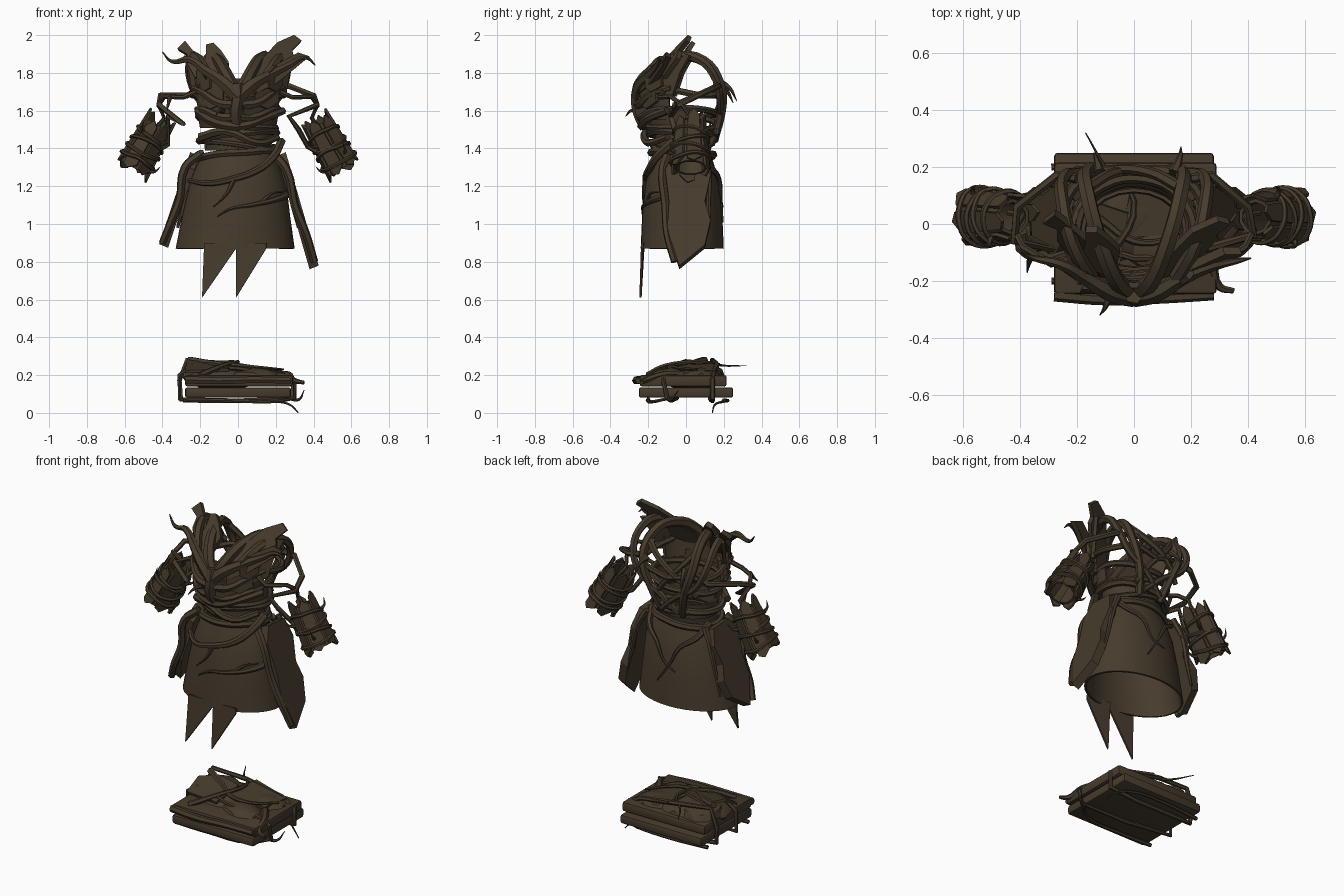
import bpy, bmesh, math, random
from mathutils import Vector, Matrix

random.seed(4)
bark = bpy.data.materials.new("dark_bark")
bark.diffuse_color = (0.062, 0.044, 0.026, 1)


def finish(ob, angle=35):
    ob.data.materials.clear()
    ob.data.materials.append(bark)
    bpy.ops.object.select_all(action='DESELECT')
    ob.select_set(True)
    bpy.context.view_layer.objects.active = ob
    bpy.ops.object.shade_smooth_by_angle(angle=math.radians(angle))
    return ob


def from_bmesh(name, bm, angle=35):
    bmesh.ops.recalc_face_normals(bm, faces=bm.faces)
    me = bpy.data.meshes.new(name)
    bm.to_mesh(me)
    bm.free()
    ob = bpy.data.objects.new(name, me)
    bpy.context.collection.objects.link(ob)
    return finish(ob, angle)


def root(name, pts, r0, r1=None, closed=False, mirror=False, sharp=False):
    """Tapered woody tube through the points."""
    r1 = r0 if r1 is None else r1
    for side in ((1, -1) if mirror else (1,)):
        cu = bpy.data.curves.new(name, 'CURVE')
        cu.dimensions = '3D'
        cu.bevel_depth, cu.bevel_resolution, cu.resolution_u = 1, 1, 4
        cu.use_fill_caps = True
        sp = cu.splines.new('BEZIER')
        sp.bezier_points.add(len(pts) - 1)
        sp.use_cyclic_u = closed
        for i, (bp, p) in enumerate(zip(sp.bezier_points, pts)):
            bp.co = (p[0] * side, p[1], p[2])
            bp.radius = r0 + (r1 - r0) * i / (len(pts) - 1)
            bp.handle_left_type = bp.handle_right_type = 'VECTOR' if sharp else 'AUTO'
        ob = bpy.data.objects.new(name, cu)
        bpy.context.collection.objects.link(ob)
        bpy.ops.object.select_all(action='DESELECT')
        ob.select_set(True)
        bpy.context.view_layer.objects.active = ob
        bpy.ops.object.convert(target='MESH')
        finish(bpy.context.object, 50)


def plank(name, pts, thick, mirror=False, push=None):
    """Flat bark board extruded from a 3D outline, along its normal or a given push."""
    for side in ((1, -1) if mirror else (1,)):
        bm = bmesh.new()
        f = bm.faces.new([bm.verts.new((p[0] * side, p[1], p[2])) for p in pts])
        f.normal_update()
        n = Vector(push) if push else f.normal * thick
        ex = bmesh.ops.extrude_face_region(bm, geom=[f], use_keep_orig=True)
        for v in ex['geom']:
            if isinstance(v, bmesh.types.BMVert):
                v.co += n
        from_bmesh(name, bm, 20)


def loft(name, rings, a0=0, a1=360, seg=28, thick=0.012, mat=None):
    """Shell through elliptical rings (z, cx, cy, rx, ry)."""
    bm = bmesh.new()
    full = a1 - a0 >= 360
    n = seg if full else seg + 1
    rows = []
    for z, cx, cy, rx, ry in rings:
        ang = [math.radians(a0 + (a1 - a0) * i / seg) for i in range(n)]
        rows.append([bm.verts.new((cx + rx * math.cos(a), cy + ry * math.sin(a), z)) for a in ang])
    for lo, hi in zip(rows, rows[1:]):
        for i in range(seg):
            j = (i + 1) % n
            bm.faces.new((lo[i], lo[j], hi[j], hi[i]))
    bmesh.ops.recalc_face_normals(bm, faces=bm.faces)
    bmesh.ops.solidify(bm, geom=bm.faces[:], thickness=thick)
    if mat:
        bm.transform(mat)
    return from_bmesh(name, bm)


def ring_pts(z, rx, ry, cy=0, tilt=0, wob=0.012, n=9):
    out = []
    for i in range(n):
        a = 2 * math.pi * i / n
        out.append((rx * math.cos(a), cy + ry * math.sin(a),
                    z + tilt * math.cos(a) + random.uniform(-wob, wob)))
    return out


def slab(name, size, loc, rot=0):
    bm = bmesh.new()
    bmesh.ops.create_cube(bm, size=1, matrix=Matrix.Translation(loc) @ Matrix.Rotation(rot, 4, 'Z')
                          @ Matrix.Diagonal((*size, 1)))
    bmesh.ops.bevel(bm, geom=bm.edges[:], offset=0.012, segments=2, affect='EDGES', profile=0.5)
    from_bmesh(name, bm)


# skirt with two ragged points
loft("skirt", [(0.87, -.015, -.02, .315, .22), (1.05, -.01, -.02, .285, .212),
               (1.22, 0, -.02, .255, .195), (1.31, 0, -.02, .22, .17), (1.37, 0, -.02, .185, .15)], seg=36)
for a, b, tip in ((-.18, -.01, -.19), (-.01, .15, -.01)):
    plank("skirt_point", [(a, -.218, .9), (a, -.22, .87), (tip, -.235, .61),
                          (b, -.227, .87), (b, -.225, .9)], 0.012)

# thick hip boards
for s, k in ((1, 1.0), (-1, 0.81)):
    outline = [(-.06, 1.36), (-.11, 1.27), (-.09, 1.1), (-.1, .95), (-.035, .76), (.1, .87),
               (.13, 1.0), (.1, 1.1), (.13, 1.24), (.09, 1.35)]
    pts = []
    for y, z in outline:
        z = 1.36 - (1.36 - z) * k
        pts.append((s * (.205 + (1.36 - z) * (.29 if s > 0 else .34)), y, z))
    plank("hip_board", pts, 0, push=(s * .048, 0, .02))
root("hip_edge_root", [(.2, -.1, 1.36), (.26, -.125, 1.28), (.3, -.11, 1.1), (.36, -.1, .95), (.405, -.06, .8)],
     .024, .02)
root("hip_edge_root", [(-.2, -.1, 1.37), (-.28, -.125, 1.3), (-.31, -.11, 1.13), (-.36, -.11, 1.0), (-.4, -.08, .9)],
     .024, .02)
root("hip_back_root", [(.2, .1, 1.37), (.25, .12, 1.27), (.29, .12, 1.1), (.32, .12, .98)], .02, .008, mirror=True)

# roots creeping over the skirt
root("skirt_root", [(.23, -.06, 1.44), (.19, -.15, 1.36), (.11, -.195, 1.29), (-.04, -.215, 1.235),
                    (-.15, -.2, 1.215), (-.26, -.1, 1.23)], .024, .012)
root("skirt_twig", [(-.02, -.215, 1.24), (-.06, -.225, 1.16), (-.13, -.225, 1.09)], .015, .002)
root("skirt_root", [(.27, -.07, 1.16), (.2, -.165, 1.13), (.07, -.22, 1.1), (-.04, -.23, 1.08), (-.11, -.23, 1.04)],
     .02, .003)
root("skirt_twig", [(.13, -.2, 1.12), (.18, -.19, 1.16), (.24, -.14, 1.17)], .012, .003)
for s in (1, -1):
    root("skirt_back_root", [(s * .2, .05, 1.38), (s * .16, .13, 1.3), (s * .08, .175, 1.24), (s * .02, .185, 1.13),
                             (s * -.06, .195, 1.05 + s * .04)], .02, .004)
root("belt_root", ring_pts(1.37, .2, .165, -.02, .015), .02, closed=True)

# waist bands
loft("waist_band", [(1.39, 0, -.02, .175, .14), (1.48, 0, -.02, .185, .145)], seg=20)
loft("upper_waist_band", [(1.51, 0, -.03, .19, .15), (1.62, 0, -.03, .21, .17)], 170, 370, 14)
for z, rx, ry, t, r in ((1.47, .205, .17, .02, .02), (1.53, .2, .18, -.03, .018),
                        (1.59, .21, .18, .02, .018), (1.42, .19, .16, -.02, .015)):
    root("waist_root", ring_pts(z, rx, ry, -.02, t), r, closed=True)
root("waist_front_root", [(-.21, -.1, 1.6), (-.12, -.2, 1.54), (.02, -.235, 1.52), (.14, -.2, 1.56), (.24, -.1, 1.6)],
     .028, .02)
root("waist_front_root", [(-.2, -.12, 1.46), (-.06, -.21, 1.49), (.1, -.2, 1.43), (.21, -.1, 1.46)], .024, .018)

# chest shell and overlapping bark pieces
loft("chest_shell", [(1.55, 0, -.08, .2, .13), (1.65, 0, -.09, .22, .14), (1.77, 0, -.09, .23, .135)],
     180, 360, 12, .02)
for x, z, w, h in ((.15, 1.7, .07, .13), (.08, 1.62, .06, .08), (.19, 1.77, .04, .1)):
    y = -.085 - .145 * math.sqrt(1 - (x / .24) ** 2)
    plank("chest_bark", [(x - w, y - .03, z - h * .5), (x, y, z - h * .7), (x + w * .8, y + .055, z - h * .4),
                         (x + w * .7, y + .05, z + h * .5), (x - w * .2, y - .01, z + h * .7),
                         (x - w, y - .03, z + h * .3)], .02, mirror=True)

# splayed collar boards
plank("collar_board", [(.02, -.235, 1.69), (.13, -.17, 1.71), (.22, -.1, 1.77), (.29, -.03, 1.87), (.28, -.02, 1.91),
                       (.33, .02, 1.96), (.29, .03, 1.99), (.2, -.01, 1.95), (.09, -.12, 1.83)], .025)
plank("collar_board", [(-.02, -.235, 1.69), (-.13, -.18, 1.72), (-.23, -.11, 1.78), (-.27, -.06, 1.85),
                       (-.27, -.02, 1.9), (-.32, .0, 1.93), (-.28, .03, 1.97), (-.24, -.0, 1.92), (-.1, -.12, 1.84)],
      .025)
plank("outer_collar_board", [(.08, -.23, 1.68), (.2, -.16, 1.74), (.31, -.1, 1.83), (.37, -.08, 1.88),
                             (.31, -.08, 1.9), (.2, -.13, 1.84)], .03)
plank("side_collar_board", [(.19, -.14, 1.66), (.24, -.06, 1.68), (.26, -.02, 1.8), (.29, .03, 1.89),
                            (.24, -.0, 1.9), (.19, -.1, 1.82)], .02, mirror=True)
plank("left_bark_tuft", [(-.19, -.15, 1.8), (-.17, -.06, 1.9), (-.17, -.03, 1.95), (-.13, -.03, 1.96),
                         (-.09, -.06, 1.92), (-.05, -.1, 1.86), (-.07, -.19, 1.78)], .03)

# branching chest trunk
root("chest_trunk", [(.0, -.21, 1.52), (-.01, -.245, 1.6), (0, -.255, 1.67), (.0, -.245, 1.74)], .042, .036)
root("trunk_branch", [(0, -.25, 1.67), (.08, -.24, 1.74), (.17, -.19, 1.79), (.27, -.15, 1.84), (.36, -.13, 1.88),
                      (.41, -.12, 1.84)], .042, .003)
root("trunk_branch", [(0, -.25, 1.67), (-.08, -.24, 1.75), (-.17, -.19, 1.81), (-.26, -.14, 1.87),
                      (-.35, -.12, 1.86), (-.4, -.1, 1.91)], .042, .003)
root("side_branch", [(.02, -.25, 1.63), (.1, -.235, 1.64), (.18, -.18, 1.69), (.24, -.08, 1.72)], .028, .014, mirror=True)
root("lower_branch", [(0, -.24, 1.57), (.08, -.23, 1.565), (.17, -.17, 1.6), (.22, -.07, 1.61)], .026, .014, mirror=True)
root("chest_thorn", [(-.08, -.22, 1.6), (-.1, -.29, 1.6), (-.12, -.32, 1.57)], .016, .002)

# shoulder arches down to the waist at the back
root("shoulder_arch", [(.01, -.24, 1.69), (.06, -.2, 1.79), (.12, -.06, 1.88), (.16, .09, 1.865), (.17, .18, 1.74),
                       (.11, .18, 1.56), (.07, .13, 1.42)], .034, .022, mirror=True)
root("outer_arch", [(.15, -.19, 1.78), (.22, -.06, 1.88), (.25, .07, 1.87), (.25, .16, 1.76), (.19, .18, 1.64),
                    (.06, .18, 1.55), (-.06, .155, 1.44)], .028, .016, mirror=True)
root("underarm_root", [(.19, -.15, 1.73), (.24, -.02, 1.7), (.23, .1, 1.68), (.14, .18, 1.69), (0, .19, 1.66)],
     .02, .016, mirror=True)
root("back_cross_root", [(.16, .13, 1.83), (.06, .18, 1.76), (-.08, .19, 1.67), (-.18, .15, 1.57)], .022, .014)
root("back_cross_root", [(-.16, .13, 1.83), (-.07, .18, 1.72), (.04, .18, 1.6), (.12, .16, 1.47)], .02, .014)
root("back_thorn", [(.14, .18, 1.75), (.16, .23, 1.72), (.165, .27, 1.65)], .02, .002)
root("back_thorn", [(-.12, .18, 1.74), (-.13, .22, 1.7), (-.14, .25, 1.64)], .02, .002)

# zigzag arm roots
root("right_arm_root", [(.2, .16, 1.74), (.27, .17, 1.73), (.4, .06, 1.68), (.42, -.04, 1.63), (.27, -.08, 1.57),
                        (.32, -.06, 1.5), (.37, .0, 1.41), (.44, -.03, 1.37)], .018, .013, sharp=True)
root("left_arm_root", [(-.2, .16, 1.72), (-.27, .17, 1.68), (-.41, .06, 1.68), (-.42, -.06, 1.63), (-.29, -.09, 1.53),
                       (-.37, -.05, 1.57), (-.37, .0, 1.42), (-.44, -.03, 1.38)], .018, .013, sharp=True)
root("arm_front_root", [(.22, -.12, 1.7), (.29, -.14, 1.67), (.39, -.08, 1.675), (.42, -.02, 1.63), (.39, .03, 1.56),
                        (.44, .04, 1.5)], .014, .011, mirror=True, sharp=True)
root("arm_thorn", [(-.36, -.11, 1.67), (-.37, -.14, 1.63), (-.375, -.17, 1.6)], .014, .002)

# forearm bracers: core, broad bark staves, binding vines and thorns
for s in (1, -1):
    top, end = Vector((s * .425, .025, 1.525)), Vector((s * .56, .025, 1.285))
    M = Matrix.Translation(top) @ (end - top).to_track_quat('Z', 'Y').to_matrix().to_4x4()
    loft("bracer_core", [(0, 0, 0, .064, .066), (.14, 0, 0, .076, .076), (.26, 0, 0, .088, .08)], seg=10, mat=M)
    for i in range(6):
        a = math.tau * (i + .3) / 6
        z0, z1 = random.uniform(-.05, .0), random.uniform(.25, .285)
        prof = [(-.42, z0 + .02), (.0, z0 - .01), (.42, z0 + .03), (.5, .15), (.42, z1), (.05, z1 + .015), (-.45, z1 - .02)]
        plank("bracer_stave", [M @ Vector(((.072 + .085 * max(z, 0)) * math.cos(a + d),
                                           (.07 + .06 * max(z, 0)) * math.sin(a + d), z)) for d, z in prof], .012)
    for z, t in ((.06, .02), (.12, -.02), (.16, .015), (.22, -.015)):
        root("bracer_vine", [M @ Vector(p) for p in ring_pts(z, .084 + z * .08, .082 + z * .07, 0, t, .006)],
             .011, closed=True)
    for a, z in ((.6, .07), (2.6, .2), (-1.2, .24), (4.0, .1)):
        c, d = math.cos(a), math.sin(a)
        root("bracer_thorn", [M @ Vector((c * q, d * q, z - h)) for q, h in ((.08, 0), (.115, .015), (.13, .055))],
             .013, .001)

# base: stacked timber slabs with an overgrown mound
slab("lower_slab", (.56, .5, .055), (0, 0, .108))
slab("upper_slab", (.57, .46, .06), (.005, -.015, .17))
root("front_edge_root", [(-.28, -.25, .175), (-.1, -.265, .17), (.1, -.26, .175), (.28, -.25, .17)], .022, .018)
for x, y, z, sx, sy, sz, rot in ((-.08, .03, .19, .22, .17, .07, .2), (.08, -.08, .19, .15, .1, .05, -.4),
                                 (-.16, .06, .2, .12, .15, .07, .3), (.13, .08, .19, .14, .11, .05, 0)):
    bm = bmesh.new()
    bmesh.ops.create_icosphere(bm, subdivisions=2, radius=1, matrix=Matrix.Translation((x, y, z))
                               @ Matrix.Rotation(rot, 4, 'Z') @ Matrix.Diagonal((sx, sy, sz, 1)))
    from_bmesh("mound", bm, 25)
plank("mound_bark", [(-.28, -.1, .21), (-.05, -.14, .22), (-.02, .04, .265), (-.2, .1, .26), (-.27, -.0, .27)], .015)
plank("mound_bark", [(-.05, -.05, .235), (.2, -.03, .21), (.23, .15, .21), (.0, .18, .25)], .015)

# vines binding the base
root("base_binding", [(-.3, .13, .07), (-.31, .14, .17), (-.27, .14, .28), (-.05, .16, .26), (.2, .15, .22),
                      (.29, .14, .18), (.29, .14, .08), (.1, .14, .065), (-.2, .14, .065)], .014, closed=True, sharp=True)
root("base_binding", [(-.31, -.05, .075), (-.31, -.05, .2), (-.24, -.05, .25), (0, -.12, .235), (.25, -.12, .2),
                      (.3, -.12, .17), (.3, -.1, .08), (.0, -.08, .065)], .012, closed=True, sharp=True)
root("base_root", [(-.26, .1, .28), (-.12, .02, .26), (0, -.06, .25), (.12, -.05, .24), (.24, .06, .23)], .02, .006)
root("base_root", [(-.2, -.2, .2), (-.08, -.1, .25), (.0, .08, .27), (-.1, .2, .25), (-.17, .32, .25)], .018, .002)
root("base_root", [(-.29, .2, .065), (-.05, .22, .065), (.2, .2, .06), (.28, .15, .04), (.32, .14, .0)], .012, .003)
root("base_root", [(-.29, -.2, .07), (-.05, -.2, .065), (.2, -.17, .06), (.29, -.1, .075)], .012, .008)
root("base_thorn", [(.27, -.1, .08), (.32, -.08, .07), (.35, -.04, .12)], .014, .002)
root("base_corner_root", [(.2, -.02, .2), (.27, -.13, .2), (.3, -.22, .17), (.35, -.235, .16)], .024, .01)
